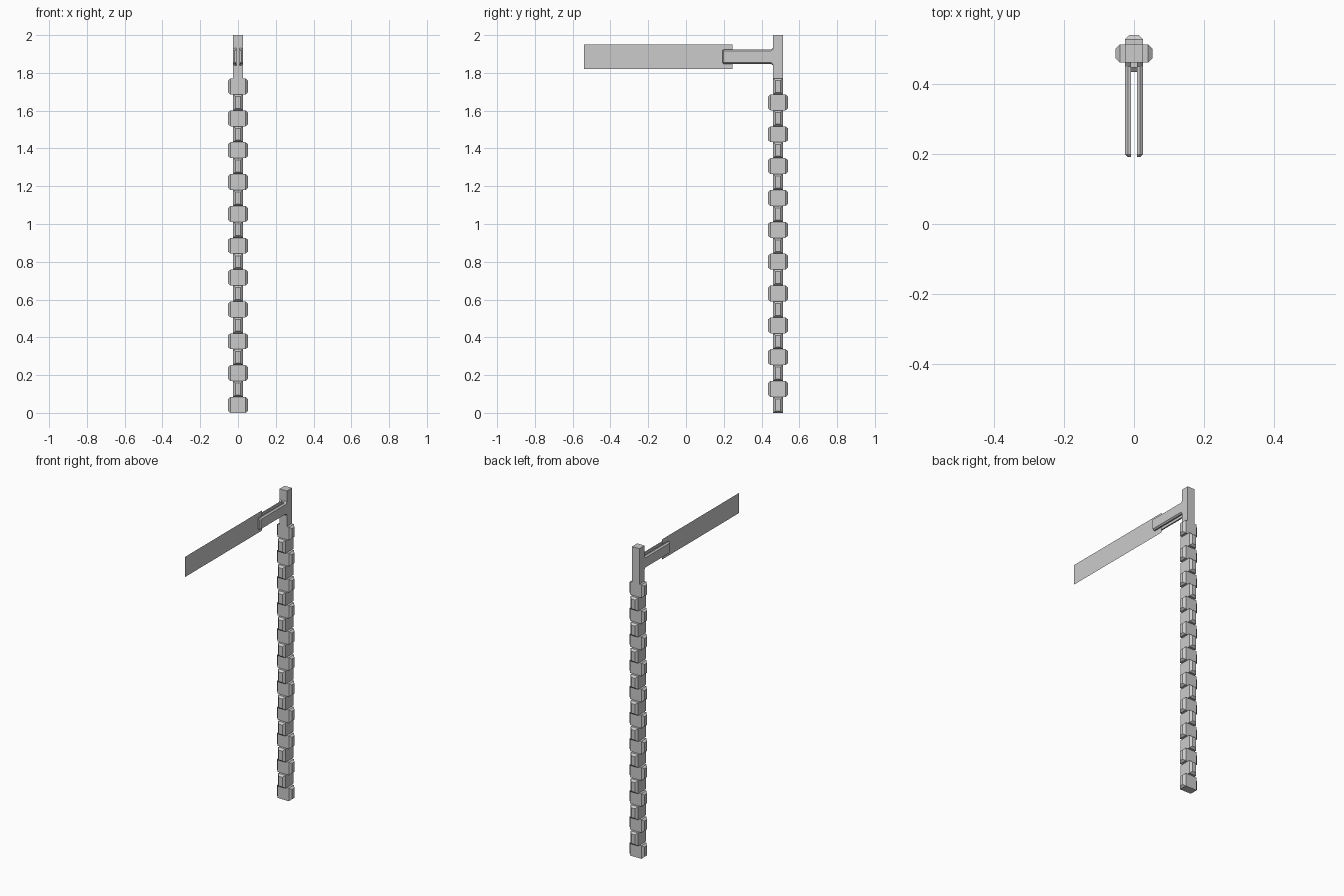
import bpy, bmesh, math
from mathutils import Matrix

if "Cube" in bpy.data.objects:
    bpy.data.objects.remove(bpy.data.objects["Cube"])

POLE_Y = 0.487
N = 21
PITCH = 1.77 / N


def make(name, bm):
    bmesh.ops.recalc_face_normals(bm, faces=bm.faces)
    me = bpy.data.meshes.new(name)
    bm.to_mesh(me)
    bm.free()
    ob = bpy.data.objects.new(name, me)
    bpy.context.collection.objects.link(ob)
    return ob


def loft(bm, rings):
    """Skin a list of equal-sized point rings and cap both ends."""
    vs = [[bm.verts.new(p) for p in r] for r in rings]
    n = len(vs[0])
    for a, b in zip(vs, vs[1:]):
        for i in range(n):
            bm.faces.new((a[i], a[(i + 1) % n], b[(i + 1) % n], b[i]))
    bm.faces.new(vs[0][::-1])
    bm.faces.new(vs[-1])


# Chain links: blocks with tapered ends, alternately turned a quarter
for i in range(N):
    bm = bmesh.new()
    hz = PITCH / 2
    sections = [(-0.053, 0.013, hz - 0.011), (-0.04, 0.026, hz),
                (0.04, 0.026, hz), (0.053, 0.013, hz - 0.011)]
    loft(bm, [[(x, -y, -z), (x, y, -z), (x, y, z), (x, -y, z)]
              for x, y, z in sections])
    turn = Matrix.Rotation(math.pi / 2 * (i % 2), 4, 'Z')
    bm.transform(Matrix.Translation((0, POLE_Y, (i + 0.5) * PITCH)) @ turn)
    make(f"chain_link_{i + 1}", bm)

# Upright post at the top of the chain
bm = bmesh.new()
bmesh.ops.create_cube(bm, size=1)
bm.transform(Matrix.Translation((0, POLE_Y, 1.885)) @ Matrix.Diagonal((0.052, 0.052, 0.23, 1)))
make("post", bm)

# Two prongs that clamp the blade, flared where they meet the post
for side, label in ((1, "right"), (-1, "left")):
    bm = bmesh.new()
    rings = []
    for y, hz, x_out in ((0.192, 0.032, 0.018), (0.199, 0.038, 0.026),
                         (0.45, 0.038, 0.026), (0.463, 0.048, 0.026)):
        z = 1.886
        rings.append([(side * x, y, z + dz) for x, dz in (
            (0.009, -hz), (0.017, -hz), (x_out, -hz + 0.007),
            (x_out, hz - 0.007), (0.017, hz), (0.009, hz))])
    loft(bm, rings)
    make(f"prong_{label}", bm)

# Paper-thin flat blade held between the prongs
bm = bmesh.new()
bm.faces.new([bm.verts.new((0, y, z)) for y, z in (
    (-0.54, 1.82), (0.245, 1.82), (0.245, 1.95), (-0.54, 1.95))])
make("blade", bm)
